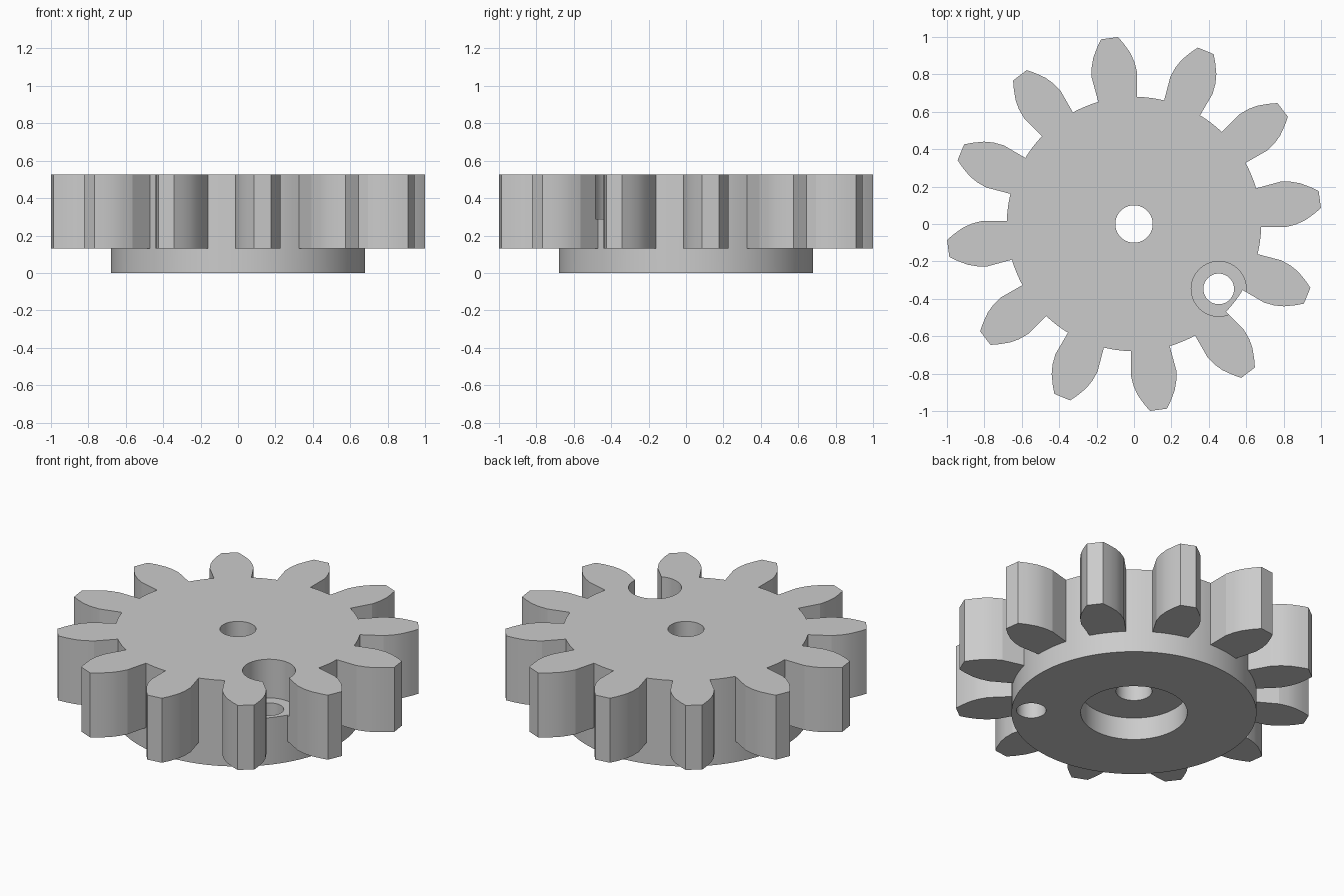
import bpy, bmesh
from math import radians, atan2, sin, cos, pi
from mathutils import Matrix

cube = bpy.data.objects.get("Cube")
if cube:
    bpy.data.objects.remove(cube, do_unlink=True)

TEETH = 12
ROOT_R = 0.68          # hub disc and tooth root radius
HUB_Z, TOP_Z = 0.13, 0.525
PHASE = radians(7.5)   # direction of the first tooth
# Half tooth: distance along the tooth, half width, from root to tip
FLANK = [(0.804, 0.122), (0.86, 0.115), (0.909, 0.1), (0.96, 0.073), (1.002, 0.046)]
ROOT_A = atan2(0.104, 0.672)

steel = bpy.data.materials.new("plain_grey")
steel.use_nodes = True
grey = (0.6, 0.6, 0.6, 1)
steel.diffuse_color = grey
steel.node_tree.nodes["Principled BSDF"].inputs["Base Color"].default_value = grey


def arc(start, end, steps):
    """Points strictly between two angles on the root circle."""
    angles = [start + (end - start) * i / steps for i in range(1, steps)]
    return [(ROOT_R * cos(a), ROOT_R * sin(a)) for a in angles]


def walls(bm, low, high):
    for i in range(len(low) - 1):
        bm.faces.new((low[i], low[i + 1], high[i + 1], high[i]))


def build_gear():
    bm = bmesh.new()
    bottom, top = [], []
    pitch = 2 * pi / TEETH
    first = (ROOT_R * cos(ROOT_A), -ROOT_R * sin(ROOT_A))
    last = (first[0], -first[1])
    tooth = [(u, -v) for u, v in FLANK] + [(u, v) for u, v in reversed(FLANK)]
    under = arc(-ROOT_A, ROOT_A, 5)
    valley = arc(ROOT_A, pitch - ROOT_A, 4)

    for k in range(TEETH):
        turn = Matrix.Rotation(PHASE + k * pitch, 3, 'Z')

        def ring(points, z):
            return [bm.verts.new(turn @ Matrix.Translation((x, y, z)).to_translation())
                    for x, y in points]

        # Hub wall and the flat underside of the tooth
        core = [first] + under + [last]
        low, mid = ring(core, 0), ring(core, HUB_Z)
        tooth_low = ring(tooth, HUB_Z)
        walls(bm, low, mid)
        bm.faces.new([mid[0]] + tooth_low + mid[:0:-1])
        # Tooth flanks
        tooth_top = ring([first] + tooth + [last], TOP_Z)
        walls(bm, [mid[0]] + tooth_low + [mid[-1]], tooth_top)
        # Valley running from hub to top; its ends weld to the neighbours
        gap = [last] + valley + [(first[0] * cos(pitch) - first[1] * sin(pitch),
                                  first[0] * sin(pitch) + first[1] * cos(pitch))]
        gap_low, gap_mid, gap_top = (ring(gap, z) for z in (0, HUB_Z, TOP_Z))
        walls(bm, gap_low, gap_mid)
        walls(bm, gap_mid, gap_top)
        bottom += low[:-1] + gap_low[:-1]
        top += tooth_top[:-1] + gap_top[:-1]

    bm.faces.new(bottom[::-1])
    bm.faces.new(top)
    bmesh.ops.remove_doubles(bm, verts=bm.verts, dist=1e-4)
    bmesh.ops.recalc_face_normals(bm, faces=bm.faces)
    mesh = bpy.data.meshes.new("gear_wheel")
    bm.to_mesh(mesh)
    bm.free()
    mesh.materials.append(steel)
    obj = bpy.data.objects.new("gear_wheel", mesh)
    bpy.context.collection.objects.link(obj)
    return obj


def drill(obj, name, x, y, radius, z0, z1):
    """Cut a round hole between two heights."""
    bpy.ops.mesh.primitive_cylinder_add(vertices=64, radius=radius, depth=z1 - z0,
                                        location=(x, y, (z0 + z1) / 2))
    cutter = bpy.context.object
    cutter.name = name
    cutter.hide_render = True
    cutter.data.materials.append(steel)
    mod = obj.modifiers.new(name, 'BOOLEAN')
    mod.operation, mod.solver, mod.object = 'DIFFERENCE', 'EXACT', cutter
    bpy.ops.object.select_all(action='DESELECT')
    obj.select_set(True)
    bpy.context.view_layer.objects.active = obj
    bpy.ops.object.modifier_apply(modifier=name)
    bpy.data.objects.remove(cutter, do_unlink=True)


gear = build_gear()
drill(gear, "centre_bore", 0, 0, 0.1, -0.1, 0.7)
drill(gear, "underside_recess", 0, 0, 0.296, -0.1, 0.137)
drill(gear, "pin_hole", 0.453, -0.347, 0.082, -0.1, 0.7)
drill(gear, "pin_counterbore", 0.453, -0.347, 0.147, 0.288, 0.7)

bpy.ops.object.shade_smooth_by_angle(angle=radians(14))
